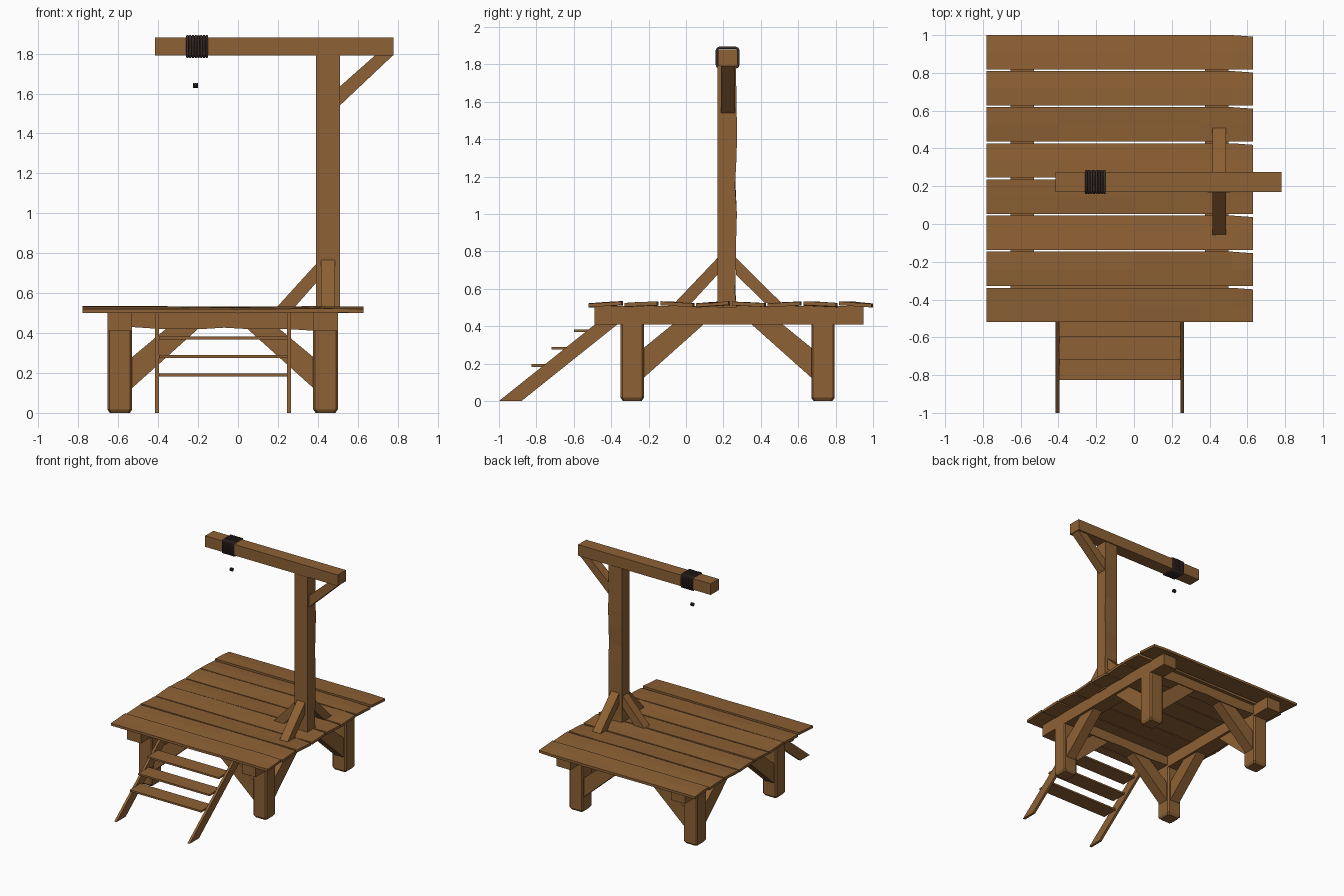
import bpy, bmesh, math, random
from mathutils import Vector

if "Cube" in bpy.data.objects:
    bpy.data.objects.remove(bpy.data.objects["Cube"])

random.seed(4)


def material(name, rgb):
    m = bpy.data.materials.new(name)
    m.diffuse_color = (*rgb, 1)
    m.use_nodes = True
    m.node_tree.nodes["Principled BSDF"].inputs["Base Color"].default_value = m.diffuse_color
    return m


WOOD = material("wood", (0.27, 0.12, 0.035))
ROPE = material("dark_rope", (0.045, 0.027, 0.023))


def finish(name, bm, mat=WOOD):
    bmesh.ops.recalc_face_normals(bm, faces=bm.faces)
    me = bpy.data.meshes.new(name)
    bm.to_mesh(me)
    bm.free()
    me.materials.append(mat)
    ob = bpy.data.objects.new(name, me)
    bpy.context.collection.objects.link(ob)
    return ob


def loft(name, rings):
    """Skin a list of closed point rings and cap both ends."""
    bm = bmesh.new()
    vs = [[bm.verts.new(p) for p in r] for r in rings]
    n = len(vs[0])
    for a, b in zip(vs, vs[1:]):
        for i in range(n):
            j = (i + 1) % n
            bm.faces.new((a[i], a[j], b[j], b[i]))
    bm.faces.new(vs[0])
    bm.faces.new(vs[-1])
    return finish(name, bm)


def box(name, x, y, z):
    return loft(name, [[(x[0], y[0], h), (x[1], y[0], h),
                        (x[1], y[1], h), (x[0], y[1], h)] for h in z])


def prism(name, axis, profile, span):
    """Extrude an (x,z) profile along y, or a (y,z) profile along x."""
    if axis == 'y':
        return loft(name, [[(u, s, v) for u, v in profile] for s in span])
    return loft(name, [[(s, u, v) for u, v in profile] for s in span])


LEG_X = ((-0.655, -0.53), (0.377, 0.50))
LEG_Y = ((-0.35, -0.225), (0.67, 0.795))

# Legs with chamfered edges and feet
for xs in LEG_X:
    for ys in LEG_Y:
        rings = []
        for z, inset in ((0, 0.012), (0.018, 0), (0.42, 0)):
            c = 0.01
            x0, x1, y0, y1 = xs[0] + inset, xs[1] - inset, ys[0] + inset, ys[1] - inset
            rings.append([(x0 + c, y0, z), (x1 - c, y0, z), (x1, y0 + c, z), (x1, y1 - c, z),
                          (x1 - c, y1, z), (x0 + c, y1, z), (x0, y1 - c, z), (x0, y0 + c, z)])
        loft("leg", rings)

# Frame: side rails rest on the legs, cross rails join them
for xs in LEG_X:
    box("side_rail", xs, (-0.49, 0.95), (0.41, 0.507))
for ys in LEG_Y:
    low = [(-0.53, 0.43), (-0.38, 0.42), (-0.18, 0.42), (-0.07, 0.427),
           (0.05, 0.42), (0.25, 0.42), (0.377, 0.412)]
    prism("cross_rail", 'y', low + [(0.377, 0.503), (-0.53, 0.503)],
          (ys[0] + 0.012, ys[1] - 0.012))


# Diagonal leg braces on all four sides
def brace_profile(edge, d, z0, z1, top, near, far):
    return [(edge, z0), (edge, z1), (edge + d * near, top), (edge + d * far, top)]


for ys in LEG_Y:
    for edge, d in ((LEG_X[0][1], 1), (LEG_X[1][0], -1)):
        prism("cross_brace", 'y', brace_profile(edge, d, 0.125, 0.28, 0.43, 0.18, 0.34),
              (ys[0] + 0.02, ys[1] - 0.02))
for xs in LEG_X:
    for edge, d in ((LEG_Y[0][1], 1), (LEG_Y[1][0], -1)):
        prism("side_brace", 'x', brace_profile(edge, d, 0.125, 0.285, 0.415, 0.16, 0.325),
              (xs[0] + 0.02, xs[1] - 0.02))

# Deck planks, slightly tilted and warped
pitch = 1.52 / 8
tilts = (0.006, 0.004, -0.005, 0.006, -0.004, 0.005, -0.004, -0.006)
for i, t in enumerate(tilts):
    y0 = -0.52 + i * (pitch + 0.0013)
    y1 = min(y0 + pitch - 0.008, 1.0)
    rings = []
    for x in (-0.78, -0.4, 0.0, 0.35, 0.52, 0.63):
        j, k = random.uniform(-0.002, 0.002), random.uniform(-0.003, 0.003)
        trim = 0.008 if x > 0.6 else 0
        a, b = 0.517 - t + j, 0.517 + t + j
        rings.append([(x, y0, a - 0.01), (x, y1 - trim, b - 0.01),
                      (x, y1 - trim, b + 0.01), (x, (y0 + y1) / 2, 0.528 + k),
                      (x, y0, a + 0.01)])
    loft("deck_plank", rings)

# Steps: two sloping stringers and three thin treads
for x in (-0.415, 0.245):
    prism("step_stringer", 'x', [(-1, 0), (-0.88, 0), (-0.25, 0.503), (-0.37, 0.503)],
          (x, x + 0.02))
for y, z in ((-0.825, 0.19), (-0.718, 0.282), (-0.598, 0.375)):
    box("step_tread", (-0.397, 0.247), (y, y + 0.135), (z - 0.007, z + 0.007))

# Upright post with an uneven back face
rings = []
for z, w in ((0.5, 0), (0.58, -0.008), (0.7, -0.004), (0.86, -0.002), (1.0, 0.002),
             (1.15, -0.008), (1.3, 0), (1.42, 0.003), (1.6, 0), (1.79, -0.003)):
    rings.append([(0.39, 0.168, z), (0.51, 0.168, z), (0.51, 0.27 + w, z), (0.39, 0.265, z)])
loft("post", rings)

# Overhead beam and its brace
box("top_beam", (-0.415, 0.78), (0.17, 0.275), (1.79, 1.88))
prism("beam_brace", 'y', [(0.51, 1.54), (0.51, 1.635), (0.685, 1.79), (0.775, 1.79)],
      (0.187, 0.262))

# Three struts at the foot of the post
prism("front_strut", 'x', [(0.168, 0.675), (0.168, 0.765), (-0.06, 0.525), (0.03, 0.525)],
      (0.415, 0.487))
prism("back_strut", 'x', [(0.268, 0.675), (0.268, 0.765), (0.51, 0.525), (0.42, 0.525)],
      (0.415, 0.487))
prism("side_strut", 'y', [(0.39, 0.65), (0.39, 0.745), (0.19, 0.525), (0.28, 0.525)],
      (0.187, 0.257))


# Rope bands: cyclic rounded-rectangle paths with a thin round section
def rope(name, xs, cy, cz, hy, hz, c, r):
    cu = bpy.data.curves.new(name, 'CURVE')
    cu.dimensions = '3D'
    cu.bevel_depth = r
    cu.bevel_resolution = 1
    for x in xs:
        pts = []
        for q, (sy, sz) in enumerate(((1, 1), (-1, 1), (-1, -1), (1, -1))):
            for s in range(3):
                a = math.radians(90 * q + 45 * s)
                pts.append((x, cy + sy * (hy - c) + c * math.cos(a),
                            cz + sz * (hz - c) + c * math.sin(a)))
        sp = cu.splines.new('POLY')
        sp.points.add(len(pts) - 1)
        for p, co in zip(sp.points, pts):
            p.co = (*co, 1)
        sp.use_cyclic_u = True
    ob = bpy.data.objects.new(name, cu)
    bpy.context.collection.objects.link(ob)
    cu.materials.append(ROPE)
    bpy.ops.object.select_all(action='DESELECT')
    ob.select_set(True)
    bpy.context.view_layer.objects.active = ob
    bpy.ops.object.convert(target='MESH')


rope("beam_rope_wrap", [-0.253 + 0.0138 * i for i in range(8)],
     0.2225, 1.836, 0.058, 0.0525, 0.014, 0.0068)
rope("small_rope_knot", [-0.221, -0.213, -0.205], 0.2225, 1.64, 0.008, 0.009, 0.006, 0.005)
